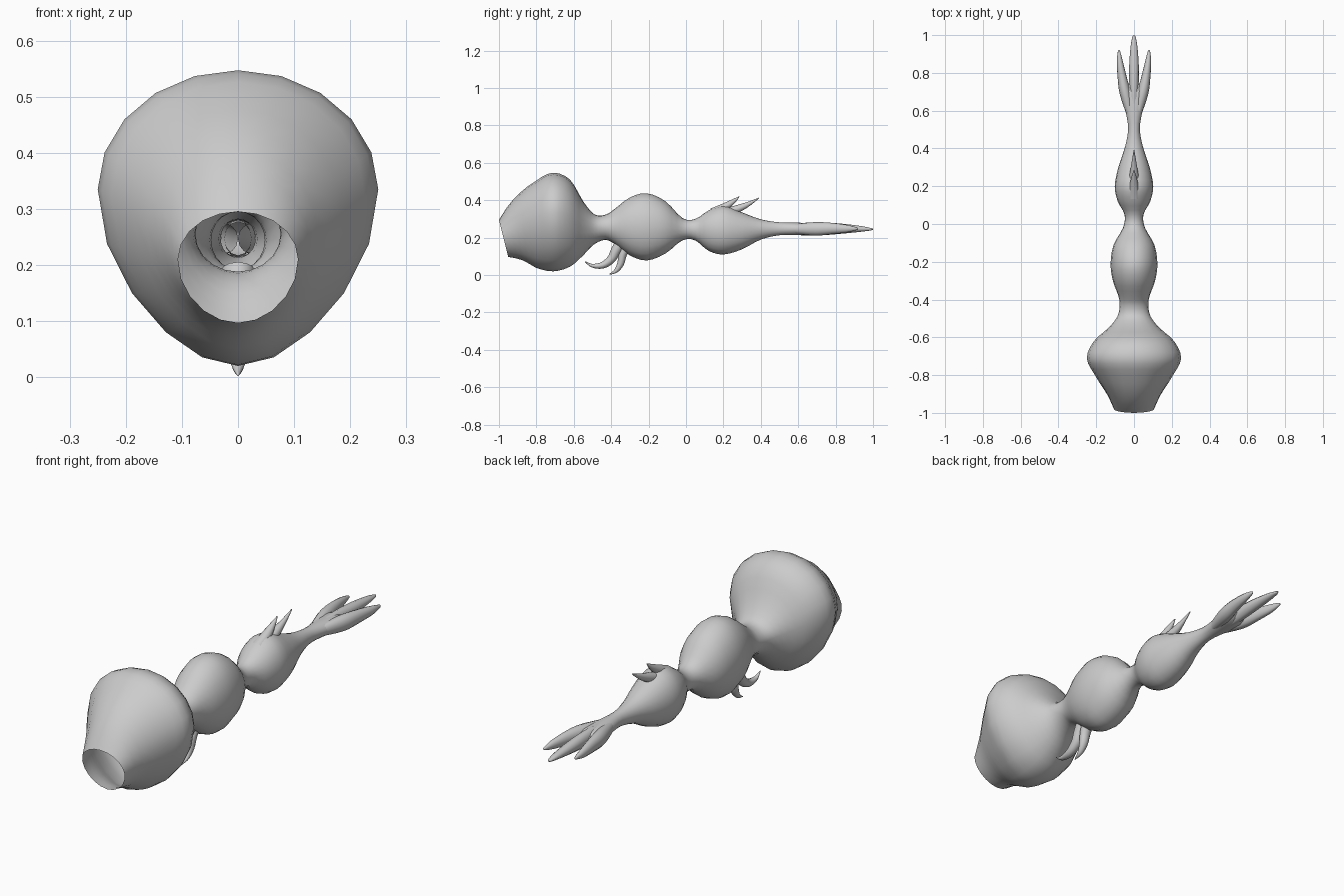
import bpy, bmesh, math
from mathutils import Vector


def spline(rows, steps):
    """Catmull-Rom interpolation through rows of numbers."""
    out = []
    n = len(rows)
    for i in range(n - 1):
        a, b, c, d = rows[max(i - 1, 0)], rows[i], rows[i + 1], rows[min(i + 2, n - 1)]
        for s in range(steps):
            t = s / steps
            out.append([0.5 * (2 * q + (r - p) * t + (2 * p - 5 * q + 4 * r - w) * t * t
                               + (3 * q - p - 3 * r + w) * t ** 3)
                        for p, q, r, w in zip(a, b, c, d)])
    out.append(list(rows[-1]))
    return out


def loft(name, rings, close_end=True):
    """Skin a list of rings of points, optionally capping the far end."""
    bm = bmesh.new()
    loops = [[bm.verts.new(p) for p in ring] for ring in rings]
    n = len(loops[0])
    for a, b in zip(loops, loops[1:]):
        for i in range(n):
            j = (i + 1) % n
            bm.faces.new((a[i], a[j], b[j], b[i]))
    if close_end:
        bm.faces.new(loops[-1])
    bmesh.ops.recalc_face_normals(bm, faces=bm.faces)
    for f in bm.faces:
        f.smooth = True
    me = bpy.data.meshes.new(name)
    bm.to_mesh(me)
    bm.free()
    ob = bpy.data.objects.new(name, me)
    bpy.context.collection.objects.link(ob)
    return ob


def limb(name, rows, steps=5, sides=12):
    """Tapered tube; rows are x, y, z, half width, half thickness."""
    pts = spline(rows, steps)
    rings = []
    for i, (x, y, z, rx, rz) in enumerate(pts):
        a, b = pts[max(i - 1, 0)], pts[min(i + 1, len(pts) - 1)]
        tan = Vector((0, b[1] - a[1], b[2] - a[2])).normalized()
        up = Vector((1, 0, 0)).cross(tan)
        rings.append([Vector((x, y, z)) + Vector((1, 0, 0)) * rx * math.cos(k * math.tau / sides)
                      + up * rz * math.sin(k * math.tau / sides) for k in range(sides)])
    return loft(name, rings)


# Hollow body: y, bottom z, widest z, top z, half width
body = [
    (-0.975, 0.097, 0.21, 0.295, 0.107),
    (-0.90, 0.08, 0.25, 0.405, 0.143),
    (-0.80, 0.038, 0.31, 0.505, 0.207),
    (-0.71, 0.02, 0.335, 0.547, 0.25),
    (-0.62, 0.045, 0.32, 0.51, 0.212),
    (-0.55, 0.105, 0.28, 0.395, 0.135),
    (-0.49, 0.165, 0.26, 0.325, 0.088),
    (-0.43, 0.188, 0.255, 0.323, 0.076),
    (-0.38, 0.165, 0.26, 0.355, 0.083),
    (-0.30, 0.105, 0.26, 0.415, 0.112),
    (-0.21, 0.078, 0.26, 0.437, 0.124),
    (-0.11, 0.115, 0.255, 0.395, 0.108),
    (-0.02, 0.185, 0.245, 0.305, 0.058),
    (0.05, 0.185, 0.245, 0.30, 0.05),
    (0.12, 0.13, 0.245, 0.345, 0.086),
    (0.20, 0.11, 0.24, 0.372, 0.102),
    (0.30, 0.138, 0.24, 0.335, 0.083),
    (0.40, 0.19, 0.245, 0.298, 0.05),
    (0.50, 0.213, 0.247, 0.282, 0.031),
    (0.60, 0.213, 0.247, 0.28, 0.045),
    (0.70, 0.215, 0.247, 0.275, 0.066),
    (0.745, 0.24, 0.247, 0.255, 0.04),
]
SIDES = 20
rings = []
for y, lo, mid, hi, hw in spline(body, 3):
    slant = max(0.0, min(1.0, (-0.8 - y) / 0.175)) * 0.05 / 0.2
    taper = 0.22 * max(0.0, 1 - abs(y + 0.75) / 0.3)
    ring = []
    for k in range(SIDES):
        c, s = math.sin(k * math.tau / SIDES), math.cos(k * math.tau / SIDES)
        z = mid + s * ((hi - mid) if s > 0 else (mid - lo))
        x = c * hw * (1 - (taper * s * s if s < 0 else 0))
        ring.append(Vector((x, y - slant * (z - (lo + hi) / 2), z)))
    rings.append(ring)
loft("hollow_body", rings)

# Three tail fingers
limb("tail_finger_middle", [(0, 0.60, 0.247, 0.024, 0.03), (0, 0.70, 0.247, 0.024, 0.035),
                            (0, 0.82, 0.248, 0.026, 0.028), (0, 0.93, 0.247, 0.019, 0.016),
                            (0, 0.985, 0.245, 0.01, 0.007), (0, 1.0, 0.245, 0.002, 0.002)])
for side, label in ((-1, "left"), (1, "right")):
    limb("tail_finger_" + label,
         [(side * 0.02, 0.58, 0.247, 0.02, 0.025), (side * 0.046, 0.69, 0.247, 0.03, 0.036),
          (side * 0.063, 0.78, 0.249, 0.024, 0.03), (side * 0.075, 0.86, 0.248, 0.016, 0.02),
          (side * 0.079, 0.91, 0.248, 0.007, 0.008), (side * 0.079, 0.92, 0.248, 0.002, 0.002)])

# Two swept-back spikes on the rear segment
limb("back_spike_front", [(0, 0.14, 0.335, 0.03, 0.022), (0, 0.20, 0.36, 0.024, 0.022),
                          (0, 0.25, 0.392, 0.013, 0.013), (0, 0.285, 0.42, 0.002, 0.002)])
limb("back_spike_rear", [(0, 0.20, 0.33, 0.03, 0.022), (0, 0.27, 0.352, 0.022, 0.021),
                         (0, 0.33, 0.378, 0.012, 0.013), (0, 0.39, 0.412, 0.002, 0.002)])

# Two hooked claws under the middle segment
limb("belly_claw_front", [(0, -0.34, 0.19, 0.03, 0.03), (0, -0.375, 0.13, 0.028, 0.027),
                          (0, -0.40, 0.085, 0.024, 0.023), (0, -0.445, 0.053, 0.02, 0.018),
                          (0, -0.50, 0.05, 0.012, 0.01), (0, -0.54, 0.072, 0.002, 0.002)])
limb("belly_claw_rear", [(0, -0.31, 0.17, 0.03, 0.026), (0, -0.338, 0.11, 0.025, 0.022),
                         (0, -0.35, 0.06, 0.02, 0.018), (0, -0.375, 0.022, 0.012, 0.011),
                         (0, -0.41, 0.004, 0.002, 0.002)])
